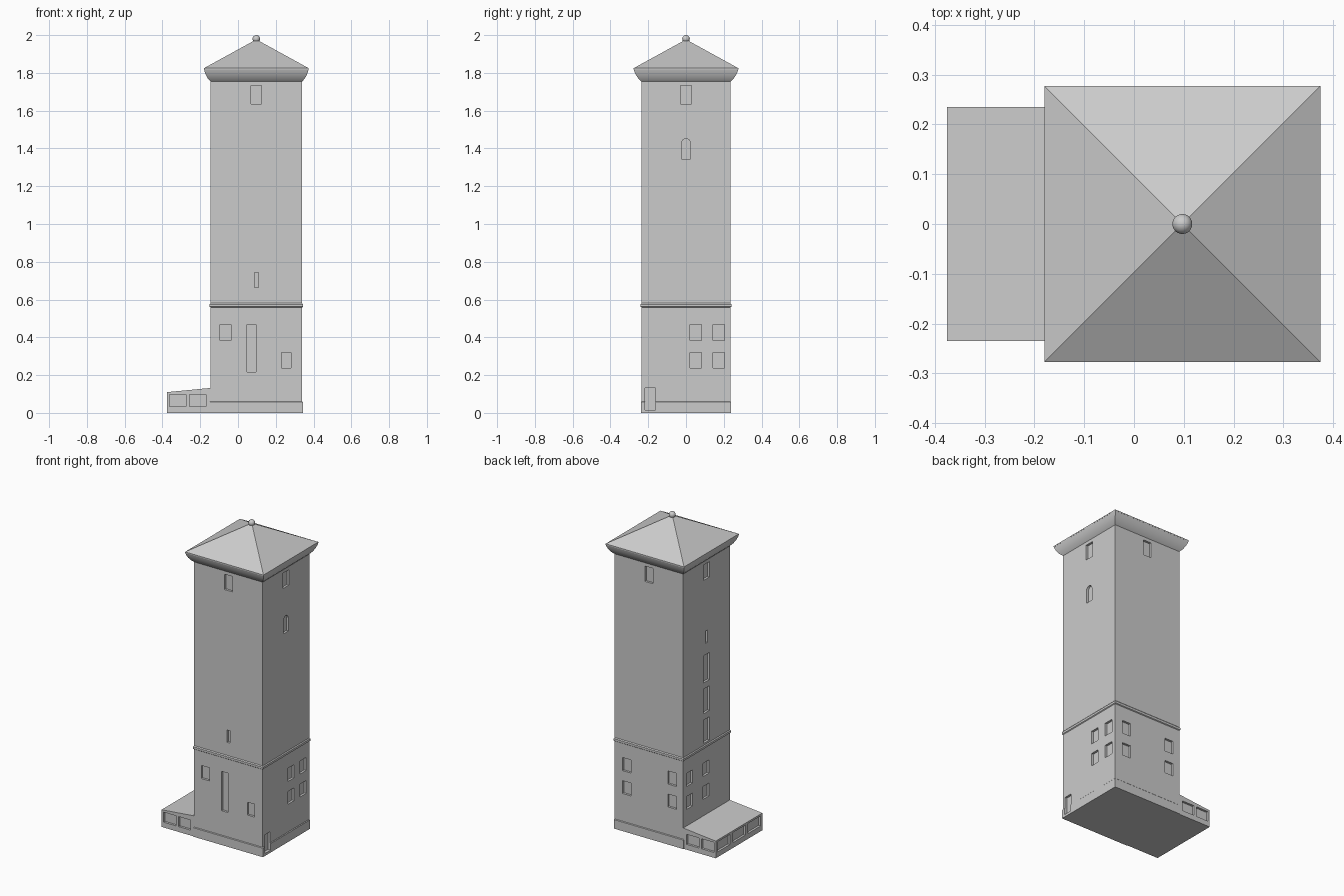
import bpy, bmesh, math
from mathutils import Vector

if "Cube" in bpy.data.objects:
    bpy.data.objects.remove(bpy.data.objects["Cube"])

CX, HX, HY = 0.097, 0.242, 0.235      # tower centre and half widths
EAVE = 0.277                          # roof half width
DEPTH = 0.014                         # window recess

stone = bpy.data.materials.new("grey_stone")
stone.diffuse_color = (0.6, 0.6, 0.6, 1)
stone.use_nodes = True
stone.node_tree.nodes["Principled BSDF"].inputs["Base Color"].default_value = stone.diffuse_color


def finish(name, bm, smooth=None):
    bmesh.ops.recalc_face_normals(bm, faces=bm.faces)
    me = bpy.data.meshes.new(name)
    bm.to_mesh(me)
    bm.free()
    me.materials.append(stone)
    ob = bpy.data.objects.new(name, me)
    bpy.context.collection.objects.link(ob)
    if smooth:
        bpy.ops.object.select_all(action='DESELECT')
        ob.select_set(True)
        bpy.context.view_layer.objects.active = ob
        bpy.ops.object.shade_smooth_by_angle(angle=math.radians(smooth))
    return ob


def loft(name, rings, apex=None, smooth=None):
    """Stack rectangular rings (half x, half y, z), closing with a cap or an apex."""
    bm = bmesh.new()
    prev = None
    for hx, hy, z in rings:
        ring = [bm.verts.new((CX + sx * hx, sy * hy, z))
                for sx, sy in ((-1, -1), (1, -1), (1, 1), (-1, 1))]
        if prev:
            for i in range(4):
                j = (i + 1) % 4
                bm.faces.new((prev[i], prev[j], ring[j], ring[i]))
        else:
            bm.faces.new(ring[::-1])
        prev = ring
    if apex:
        tip = bm.verts.new((CX, 0, apex))
        for i in range(4):
            bm.faces.new((prev[i], prev[(i + 1) % 4], tip))
    else:
        bm.faces.new(prev)
    return finish(name, bm, smooth)


def prism(bm, outline, push):
    """Extrude a flat outline along a vector."""
    face = bm.faces.new([bm.verts.new(p) for p in outline])
    new = bmesh.ops.extrude_face_region(bm, geom=[face])["geom"]
    bmesh.ops.translate(bm, vec=Vector(push),
                        verts=[v for v in new if isinstance(v, bmesh.types.BMVert)])


def opening(bm, side, u, w, z0, z1, wall, arch=0):
    """Cutter for a recess on side 'f','b','l','r' centred at u on the wall plane."""
    h = w / 2
    shape = [(u - h, z0), (u + h, z0)]
    if arch:
        shape += [(u + h * math.cos(a), z1 - arch + arch * math.sin(a))
                  for a in (math.pi * i / 8 for i in range(9))]
    else:
        shape += [(u + h, z1), (u - h, z1)]
    out = 1 if side in "br" else -1
    d = wall - out * DEPTH
    reach = out * (DEPTH + 0.03)
    if side in "fb":
        prism(bm, [(a, d, z) for a, z in shape], (0, reach, 0))
    else:
        prism(bm, [(d, a, z) for a, z in shape], (reach, 0, 0))


def carve(ob, bm):
    """Cut the openings into the wall."""
    cutter = finish(ob.name + "_openings", bm)
    cutter.hide_render = True
    mod = ob.modifiers.new("openings", 'BOOLEAN')
    mod.object, mod.operation, mod.solver = cutter, 'DIFFERENCE', 'EXACT'
    bpy.context.view_layer.objects.active = ob
    bpy.ops.object.modifier_apply(modifier=mod.name)
    bpy.data.objects.remove(cutter)


# Tower shaft with plinth and string course
steps = [(0.004, 0), (0.004, 0.057), (0, 0.061), (0, 0.558), (0.005, 0.562),
         (0.005, 0.575), (0, 0.581), (0, 1.76)]
tower = loft("tower_shaft", [(HX + o, HY + o, z) for o, z in steps])

cuts = bmesh.new()
front, back, left, right = -HY, HY, CX - HX, CX + HX
UPPER, LOWER = (0.384, 0.468), (0.238, 0.32)
# Top windows, one on each side
for side, u, wall in (("f", CX, front), ("b", CX, back), ("l", 0, left), ("r", 0, right)):
    opening(cuts, side, u, 0.057, 1.635, 1.733, wall)
# Front windows
opening(cuts, "f", CX, 0.021, 0.664, 0.743, front)
opening(cuts, "f", -0.066, 0.058, *UPPER, front)
opening(cuts, "f", 0.072, 0.047, 0.217, 0.468, front)
opening(cuts, "f", 0.255, 0.05, *LOWER, front)
# Paired lower windows on the other sides
for row in (UPPER, LOWER):
    for side, us, wall in (("b", (-0.066, 0.254), back), ("l", (0.003, 0.17), left),
                           ("r", (0.052, 0.174), right)):
        for u in us:
            opening(cuts, side, u, 0.06, *row, wall)
# Stair windows and slit on the left
for z0, z1 in ((0.594, 0.742), (0.783, 0.94), (0.98, 1.153)):
    opening(cuts, "l", 0, 0.058, z0, z1, left)
opening(cuts, "l", 0, 0.02, 1.225, 1.304, left)
# Arched window and door on the right
opening(cuts, "r", 0, 0.048, 1.344, 1.452, right, arch=0.026)
opening(cuts, "r", -0.189, 0.056, 0.016, 0.132, right)
carve(tower, cuts)

# Curved cornice under the eaves
curve = [(0, 1.754), (0.4, 1.769), (0.7, 1.788), (0.9, 1.806), (1, 1.82)]
loft("cornice", [(HX + (EAVE - HX) * t, HY + (EAVE - HY) * t, z) for t, z in curve], smooth=35)

# Pyramid roof
loft("roof", [(EAVE, EAVE, 1.818), (EAVE, EAVE, 1.825)], apex=1.977)

# Ball finial
bm = bmesh.new()
bmesh.ops.create_uvsphere(bm, u_segments=24, v_segments=14, radius=0.02)
bmesh.ops.translate(bm, verts=bm.verts, vec=(CX, 0, 1.98))
finish("ball_finial", bm, 40)

# Lean-to annex on the left
bm = bmesh.new()
XA = -0.375
prism(bm, [(XA, -HY, 0), (left + 0.01, -HY, 0), (left + 0.01, -HY, 0.133), (XA, -HY, 0.11)],
      (0, 2 * HY, 0))
annex = finish("annex", bm)
cuts = bmesh.new()
for side, wall in (("f", front), ("b", back)):
    for u in (-0.318, -0.213):
        opening(cuts, side, u, 0.087, 0.034, 0.098, wall)
for u in (-0.155, 0, 0.155):
    opening(cuts, "l", u, 0.125, 0.034, 0.098, XA)
carve(annex, cuts)
